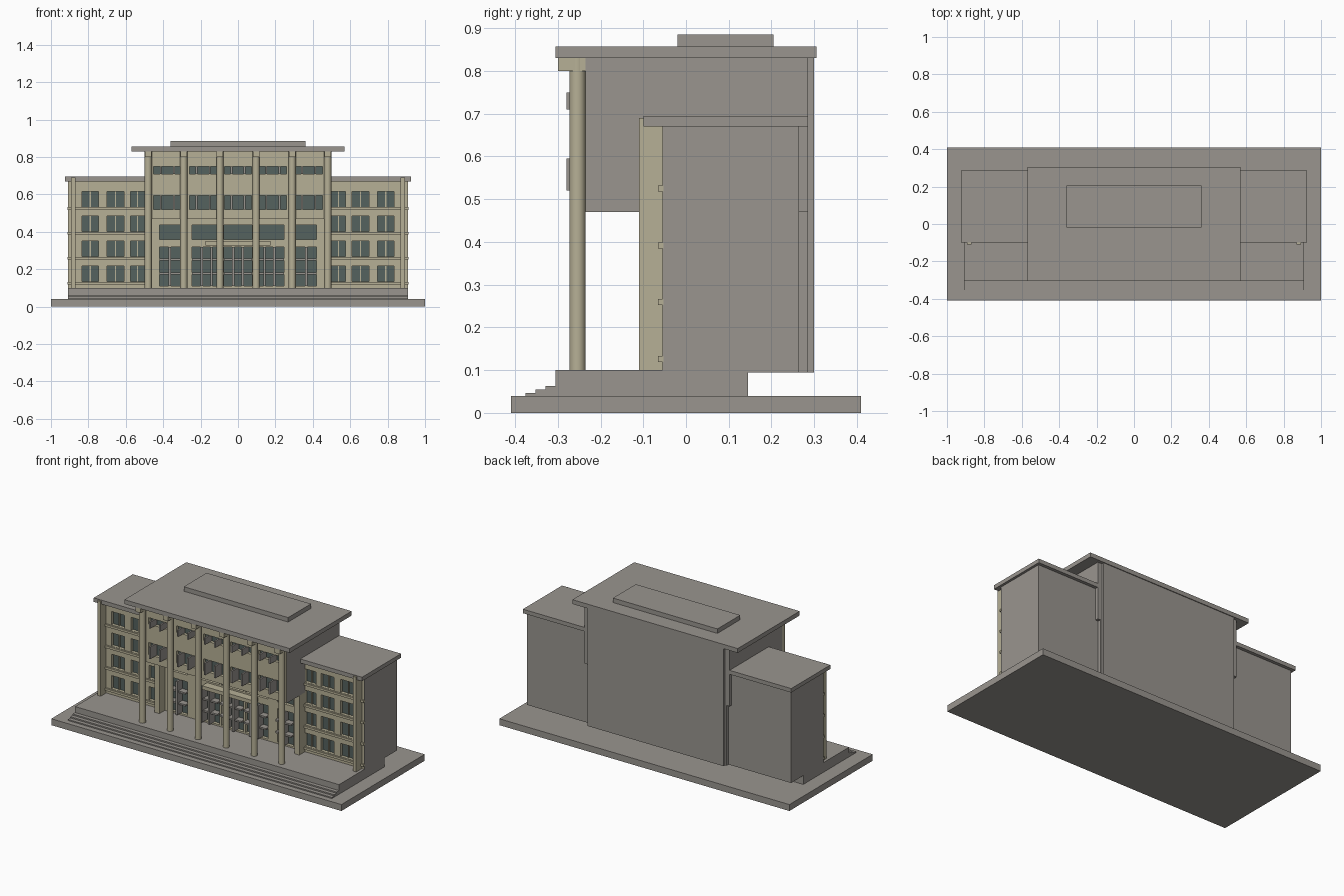
import bpy, bmesh, math

if "Cube" in bpy.data.objects:
    bpy.data.objects.remove(bpy.data.objects["Cube"])


def material(name, rgb):
    m = bpy.data.materials.new(name)
    m.diffuse_color = (*rgb, 1)
    m.use_nodes = True
    m.node_tree.nodes["Principled BSDF"].inputs["Base Color"].default_value = m.diffuse_color
    return m


GREY = material("grey stone", (0.32, 0.30, 0.275))
BEIGE = material("beige plaster", (0.47, 0.435, 0.305))
GLASS = material("dark glass", (0.089, 0.122, 0.112))


def finish(name, bm, *mats):
    mesh = bpy.data.meshes.new(name)
    bm.to_mesh(mesh)
    bm.free()
    for m in mats:
        mesh.materials.append(m)
    ob = bpy.data.objects.new(name, mesh)
    bpy.context.collection.objects.link(ob)
    return ob


def boxes(name, mat, *extents):
    """One object made of boxes, each (x0, x1, y0, y1, z0, z1)."""
    bm = bmesh.new()
    for x0, x1, y0, y1, z0, z1 in extents:
        vs = bmesh.ops.create_cube(bm, size=1)["verts"]
        for v in vs:
            v.co = (x1 if v.co.x > 0 else x0,
                    y1 if v.co.y > 0 else y0,
                    z1 if v.co.z > 0 else z0)
    return finish(name, bm, mat)


def both(e):
    """An extent and its mirror image in x."""
    return [e, (-e[1], -e[0], *e[2:])]


def facade(name, x0, x1, z0, z1, y, holes, depth=0.02):
    """Front wall with glazed recesses; holes are (x0, x1, z0, z1)."""
    bm = bmesh.new()
    xs = sorted({round(v, 4) for h in holes for v in h[:2]} | {x0, x1})
    zs = sorted({round(v, 4) for h in holes for v in h[2:]} | {z0, z1})

    def quad(pts, idx):
        bm.faces.new([bm.verts.new(p) for p in pts]).material_index = idx

    def inside(x, z):
        return any(h[0] < x < h[1] and h[2] < z < h[3] for h in holes)

    for a, b in zip(xs, xs[1:]):
        for c, d in zip(zs, zs[1:]):
            if not inside((a + b) / 2, (c + d) / 2):
                quad([(a, y, c), (b, y, c), (b, y, d), (a, y, d)], 0)
    for a, b, c, d in holes:
        w = y + depth
        quad([(a, w, c), (b, w, c), (b, w, d), (a, w, d)], 1)
        ring = [(a, c), (b, c), (b, d), (a, d)]
        for (p, q), (r, s) in zip(ring, ring[1:] + ring[:1]):
            quad([(p, y, q), (r, y, s), (r, w, s), (p, w, q)], 0)
    bmesh.ops.remove_doubles(bm, verts=bm.verts, dist=1e-5)
    return finish(name, bm, BEIGE, GLASS)


# Ground slab, podium and front steps
boxes("ground_slab", GREY, (-1, 1, -0.41, 0.41, 0, 0.04))
boxes("podium", GREY, (-0.91, 0.91, -0.305, 0.145, 0.04, 0.10))
boxes("steps", GREY, *[(-0.91, 0.91, -0.305 - 0.0235 * (3 - i), -0.305, 0.04, 0.047 + 0.008 * i)
                       for i in range(3)])

# Upper block, recessed ground block and back wall
boxes("upper_block", GREY, (-0.50, 0.50, -0.212, 0.285, 0.47, 0.83),
      *both((0.498, 0.50, -0.235, -0.212, 0.47, 0.83)),
      (-0.50, 0.50, -0.234, -0.212, 0.47, 0.472))
boxes("ground_block", GREY, (-0.48, 0.48, -0.03, 0.285, 0.095, 0.47))
boxes("back_wall", GREY, (-0.47, 0.47, 0.285, 0.30, 0.095, 0.83))
boxes("main_roof", GREY, (-0.57, 0.57, -0.305, 0.305, 0.83, 0.857))
boxes("roof_penthouse", GREY, (-0.36, 0.36, -0.02, 0.205, 0.857, 0.885))

# Wings with flat roofs
boxes("wings", GREY, *both((0.48, 0.91, -0.033, 0.265, 0.095, 0.67)),
      *both((0.908, 0.91, -0.055, -0.033, 0.095, 0.67)))
boxes("wing_roofs", GREY, *both((0.50, 0.925, -0.10, 0.285, 0.67, 0.695)))

# Wing fronts: four floors of windows, sill bands and end pilasters
FLOORS = [0.135 + 0.133 * i for i in range(4)]
for side, s in (("left", -1), ("right", 1)):
    holes = [(*sorted((s * a, s * b)), z, z + 0.083)
             for a, b in ((0.745, 0.835), (0.61, 0.70), (0.50, 0.575)) for z in FLOORS]
    facade(side + "_wing_front", *sorted((s * 0.48, s * 0.908)), 0.10, 0.67, -0.055, holes)
boxes("wing_sills", BEIGE, *[e for z in FLOORS
                             for e in both((0.50, 0.912, -0.066, -0.053, z - 0.016, z - 0.002))])
boxes("wing_window_mullions", BEIGE, *[e for z in FLOORS for x in (0.79, 0.655, 0.5375)
                                       for e in both((x - 0.003, x + 0.003, -0.043, -0.034, z, z + 0.083))])
boxes("wing_pilasters", BEIGE, *both((0.87, 0.892, -0.11, -0.054, 0.10, 0.69)))
boxes("entrance_piers", BEIGE, *both((0.465, 0.50, -0.11, -0.05, 0.10, 0.47)))

# Upper facade with protruding window mullions
BAYS = [-0.378, -0.186, 0, 0.186, 0.378]
ROWS = ((0.52, 0.595), (0.71, 0.75))
facade("upper_front", -0.498, 0.498, 0.47, 0.83, -0.235,
       [(b - 0.073, b + 0.073, c, d) for b in BAYS for c, d in ROWS])
boxes("upper_mullions", GREY, *[(b + o - 0.005, b + o + 0.005, -0.28, -0.215, c, d)
                                for b in BAYS for o in (-0.035, 0.035) for c, d in ROWS])

# Entrance facade: one row of wide windows above tall gridded glazing
OPENINGS = [(-0.42, -0.31), (-0.245, -0.09), (-0.075, 0.075), (0.09, 0.245), (0.31, 0.42)]
facade("entrance_front", -0.48, 0.48, 0.10, 0.47, -0.055,
       [(a, b, c, d) for a, b in OPENINGS for c, d in ((0.11, 0.318), (0.36, 0.437))])
bars = []
for a, b in OPENINGS:
    n = 2 if b - a < 0.12 else 3
    for i in range(1, n):
        x = a + (b - a) * i / n
        bars.append((x - 0.006, x + 0.006, -0.085, -0.034, 0.11, 0.318))
    for z in (0.178, 0.252):
        bars.append((a, b, -0.075, -0.034, z - 0.005, z + 0.005))
boxes("entrance_mullions", GREY, *bars)
boxes("entrance_canopy", BEIGE, (-0.175, 0.175, -0.105, -0.05, 0.327, 0.35))

# Round columns and the brackets on top
COLUMNS = [s * x for x in (0.097, 0.29, 0.48) for s in (-1, 1)]
for i, x in enumerate(COLUMNS):
    bpy.ops.mesh.primitive_cylinder_add(vertices=20, radius=0.019, depth=0.73,
                                        location=(x, -0.254, 0.465))
    ob = bpy.context.object
    ob.name = f"column_{i + 1}"
    ob.data.materials.append(BEIGE)
    bpy.ops.object.shade_smooth_by_angle(angle=math.radians(40))
boxes("column_brackets", BEIGE, *[(x - 0.018, x + 0.018, -0.30, -0.21, 0.80, 0.83) for x in COLUMNS])
